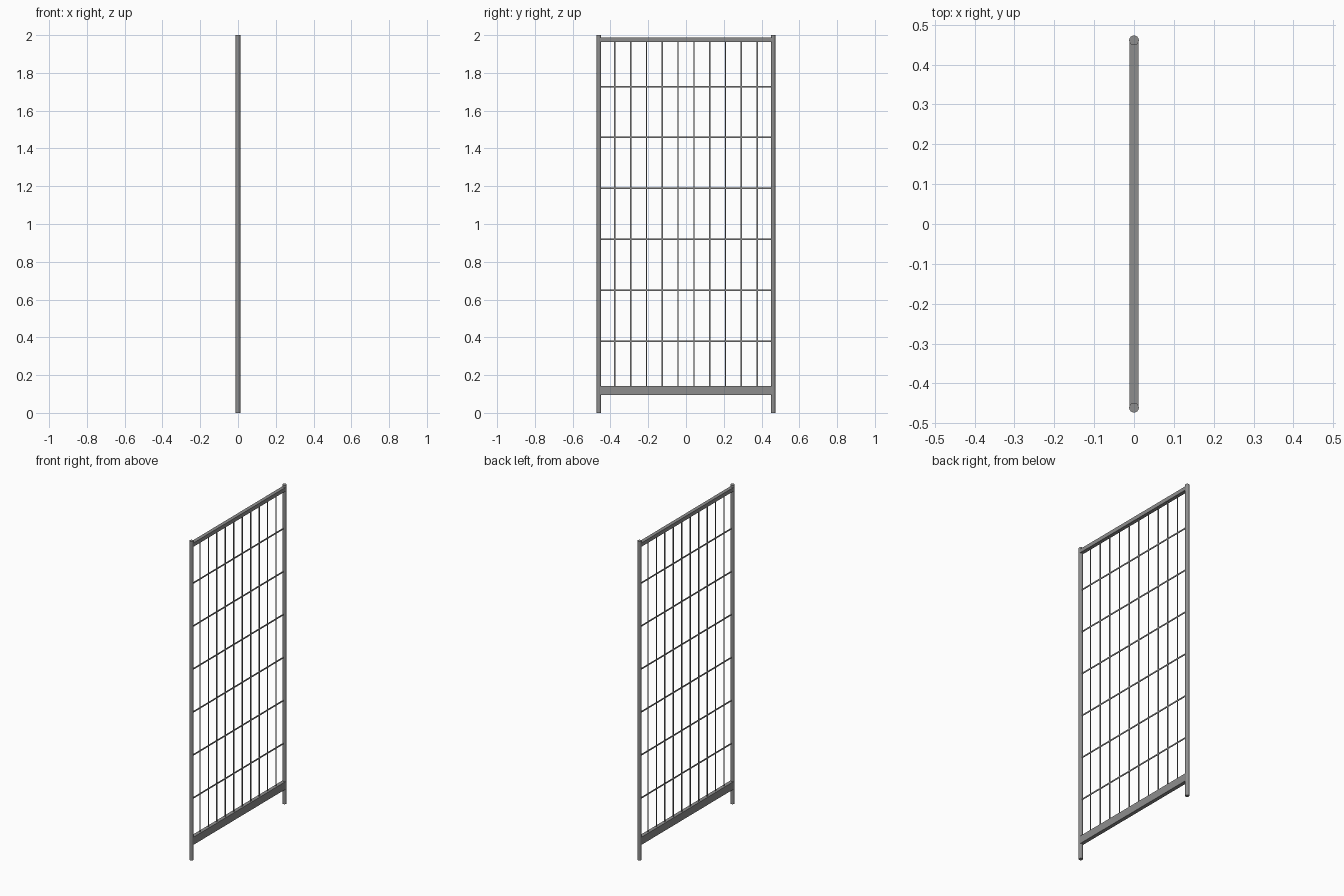
import bpy
from mathutils import Matrix

if "Cube" in bpy.data.objects:
    bpy.data.objects.remove(bpy.data.objects["Cube"])

# One flat grey for the whole panel
grey = bpy.data.materials.new("steel_grey")
grey.diffuse_color = (0.27, 0.27, 0.27, 1)
grey.use_nodes = True
grey.node_tree.nodes["Principled BSDF"].inputs["Base Color"].default_value = grey.diffuse_color

POST_Y = 0.461      # post centre offset
POST_R = 0.0122
INNER_Y = 0.455     # rail and wire ends, tucked into the posts


def finish(obj, name):
    obj.name = name
    obj.data.materials.append(grey)
    return obj


def box(name, size, location):
    bpy.ops.mesh.primitive_cube_add(size=1, location=location)
    obj = bpy.context.object
    obj.data.transform(Matrix.Diagonal((*size, 1)))
    return finish(obj, name)


# Round upright posts
for side, label in ((-1, "front"), (1, "back")):
    bpy.ops.mesh.primitive_cylinder_add(vertices=24, radius=POST_R, depth=2,
                                        location=(0, side * POST_Y, 1))
    bpy.ops.object.shade_smooth_by_angle()
    finish(bpy.context.object, label + "_post")

# Top rail and taller bottom rail
box("top_rail", (0.023, 2 * INNER_Y, 0.024), (0, 0, 1.975))
box("bottom_rail", (0.023, 2 * INNER_Y, 0.048), (0, 0, 0.118))

# Vertical mesh wires, evenly spread between the posts
for i in range(10):
    box(f"vertical_wire_{i + 1}", (0.004, 0.007, 1.84),
        (0, (i - 4.5) * 0.0838, 1.054))

# Horizontal mesh wires
for i in range(6):
    box(f"horizontal_wire_{i + 1}", (0.004, 2 * INNER_Y, 0.008),
        (0, 0, 0.380 + i * 0.2695))
